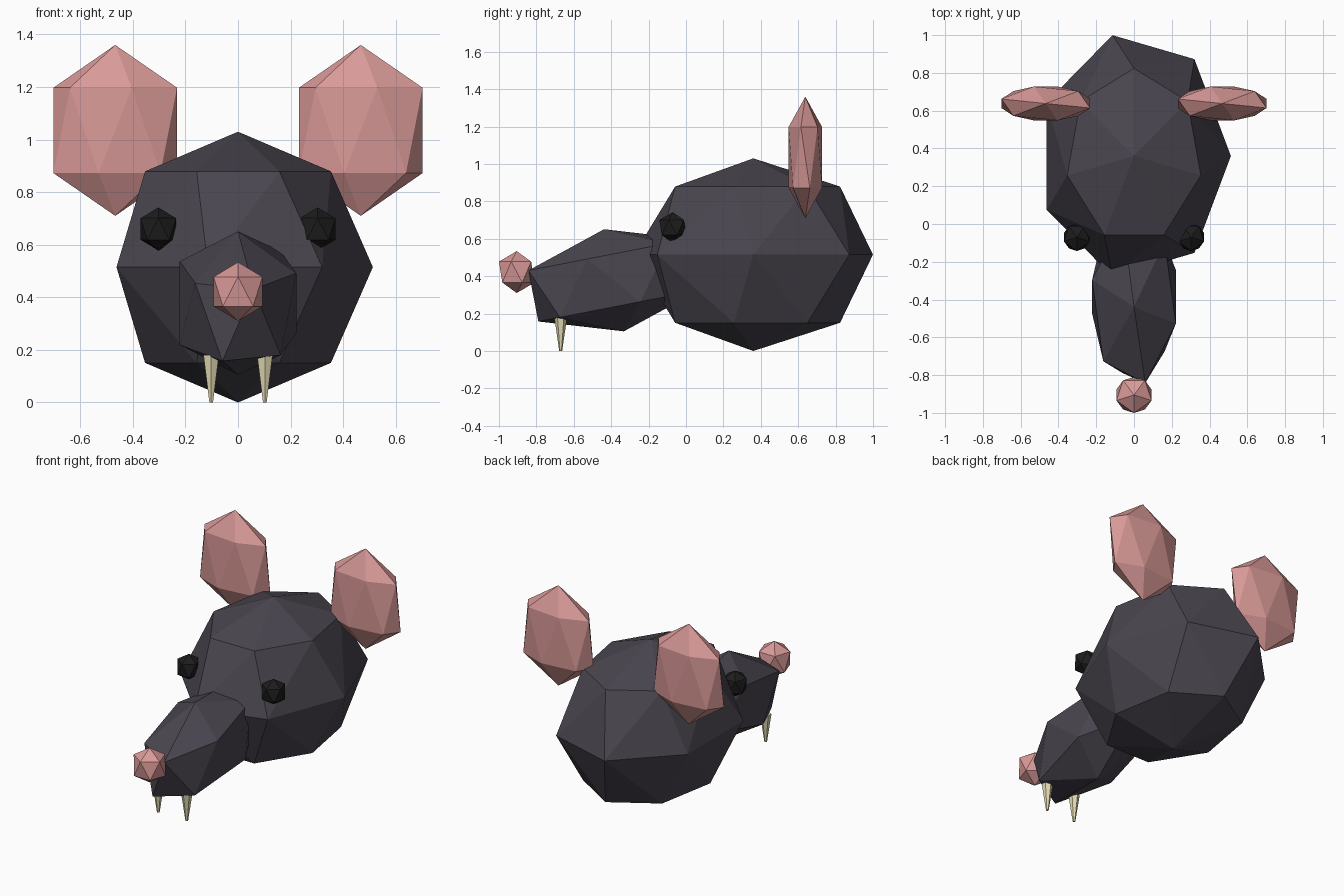
import bpy
import bmesh
from math import sin, cos, pi, radians
from mathutils import Vector, Matrix

cube = bpy.data.objects.get("Cube")
if cube:
    bpy.data.objects.remove(cube, do_unlink=True)


def material(name, color):
    mat = bpy.data.materials.new(name)
    mat.use_nodes = True
    rgba = (*color, 1.0)
    mat.diffuse_color = rgba
    bsdf = mat.node_tree.nodes["Principled BSDF"]
    bsdf.inputs["Base Color"].default_value = rgba
    bsdf.inputs["Roughness"].default_value = 0.9
    return mat


fur = material("dark fur", (0.068, 0.06, 0.078))
pink = material("pink skin", (0.69, 0.32, 0.31))
black = material("black eye", (0.012, 0.012, 0.012))
ivory = material("ivory", (0.78, 0.71, 0.46))


def finish(name, bm, mat):
    bmesh.ops.recalc_face_normals(bm, faces=bm.faces)
    mesh = bpy.data.meshes.new(name)
    bm.to_mesh(mesh)
    bm.free()
    mesh.materials.append(mat)
    obj = bpy.data.objects.new(name, mesh)
    bpy.context.collection.objects.link(obj)
    return obj


def faceted_ball(name, center, radii, sides, phases, mat, tilt=0):
    """Low-poly ellipsoid: two poles and one ring per phase (in ring steps)."""
    bm = bmesh.new()
    points = [Vector((0, 0, 1)), Vector((0, 0, -1))]
    for i, phase in enumerate(phases):
        polar = pi * (i + 1) / (len(phases) + 1)
        for k in range(sides):
            a = 2 * pi * (k + phase) / sides
            points.append(Vector((sin(polar) * cos(a), sin(polar) * sin(a), cos(polar))))
    for p in points:
        bm.verts.new(p)
    bmesh.ops.convex_hull(bm, input=bm.verts[:])
    placing = (Matrix.Translation(center) @ Matrix.Rotation(radians(tilt), 4, "X")
               @ Matrix.Diagonal((*radii, 1)))
    bm.transform(placing)
    return finish(name, bm, mat)


def fang(name, center, mat):
    bm = bmesh.new()
    bmesh.ops.create_cone(bm, cap_ends=True, segments=6, radius1=0.008,
                          radius2=0.034, depth=0.18)
    bm.transform(Matrix.Translation(center))
    return finish(name, bm, mat)


twist = (-0.25, 0.25)

# Head and snout
faceted_ball("head", (0, 0.36, 0.515), (0.513, 0.656, 0.515), 7, (-0.25, 0, -0.25), fur)
faceted_ball("snout", (0, -0.385, 0.378), (0.265, 0.525, 0.278), 6, twist, fur, tilt=11)

# Nose
faceted_ball("nose", (0, -0.905, 0.422), (0.113, 0.11, 0.112), 5, twist, pink)

# Paired ears, eyes and fangs
for side, s in (("left", 1), ("right", -1)):
    faceted_ball(side + "_ear", (0.467 * s, 0.638, 1.035), (0.281, 0.107, 0.325),
                 6, twist, pink)
    faceted_ball(side + "_eye", (0.303 * s, -0.07, 0.66), (0.082, 0.084, 0.082),
                 5, twist, black)
    fang(side + "_fang", (0.102 * s, -0.67, 0.09), ivory)
